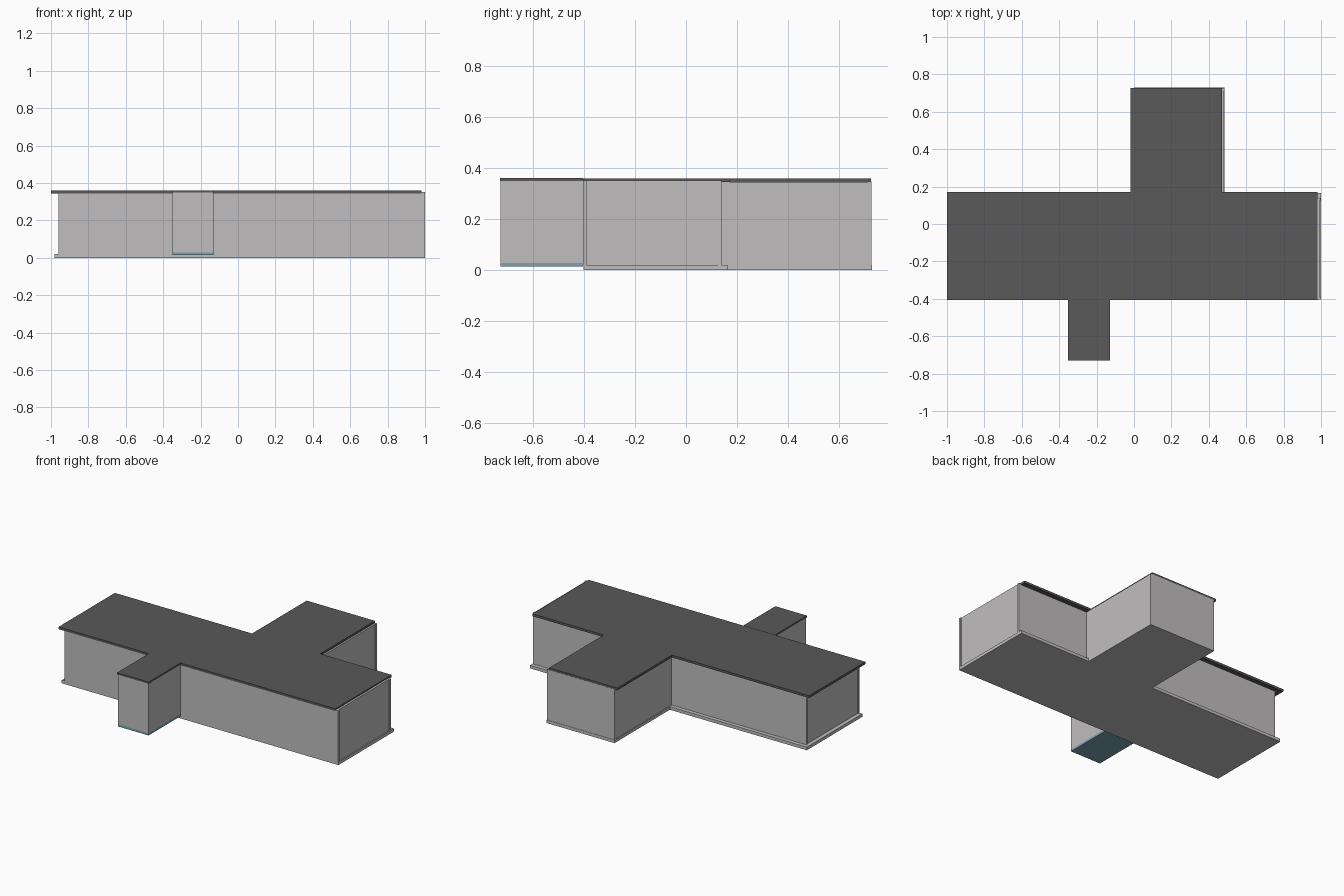
import bpy
import bmesh

if "Cube" in bpy.data.objects:
    bpy.data.objects.remove(bpy.data.objects["Cube"])


def material(name, rgb):
    m = bpy.data.materials.new(name)
    m.diffuse_color = (*rgb, 1.0)
    m.use_nodes = True
    m.node_tree.nodes["Principled BSDF"].inputs["Base Color"].default_value = m.diffuse_color
    return m


WALL = material("pale_grey", (0.53, 0.515, 0.515))
ROOF = material("dark_grey", (0.10, 0.10, 0.10))
TEAL = material("slate_blue", (0.20, 0.36, 0.44))


def prism(name, outline, z0, z1, mat):
    """Extrude a flat outline from z0 up to z1."""
    bm = bmesh.new()
    face = bm.faces.new([bm.verts.new((x, y, z0)) for x, y in outline])
    side = bmesh.ops.extrude_face_region(bm, geom=[face])["geom"]
    bmesh.ops.translate(bm, vec=(0, 0, z1 - z0),
                        verts=[v for v in side if isinstance(v, bmesh.types.BMVert)])
    bmesh.ops.recalc_face_normals(bm, faces=bm.faces[:])
    mesh = bpy.data.meshes.new(name)
    bm.to_mesh(mesh)
    bm.free()
    mesh.materials.append(mat)
    ob = bpy.data.objects.new(name, mesh)
    bpy.context.collection.objects.link(ob)
    return ob


def rect(x0, x1, y0, y1):
    return [(x0, y0), (x1, y0), (x1, y1), (x0, y1)]


def tee(x0, x1, y0, y1, wx0, wx1, wy):
    """Main block outline with a wing at the back."""
    return [(x0, y0), (x1, y0), (x1, y1), (wx1, y1), (wx1, wy),
            (wx0, wy), (wx0, y1), (x0, y1)]


# Floor and roof slabs, the roof shifted slightly to the left
prism("floor_slab", tee(-0.98, 1.0, -0.402, 0.165, 0.0, 0.485, 0.73), 0.0, 0.02, WALL)
prism("roof_slab", tee(-1.0, 0.98, -0.405, 0.17, -0.018, 0.47, 0.727), 0.345, 0.36, ROOF)

# Main block and back wing wall panels: x0, x1, y0, y1, top
panels = {
    "front_wall": (-0.96, 1.0, -0.404, -0.39, 0.352),
    "left_wall": (-0.955, -0.94, -0.39, 0.125, 0.35),
    "right_wall": (0.975, 0.993, -0.39, 0.127, 0.352),
    "back_left_wall": (-0.96, 0.018, 0.125, 0.14, 0.35),
    "back_right_wall": (0.465, 0.998, 0.125, 0.14, 0.352),
    "wing_left_wall": (0.004, 0.018, 0.14, 0.715, 0.35),
    "wing_right_wall": (0.465, 0.481, 0.14, 0.715, 0.346),
    "wing_back_wall": (0.0, 0.484, 0.714, 0.728, 0.347),
}
for name, (x0, x1, y0, y1, top) in panels.items():
    prism(name, rect(x0, x1, y0, y1), 0.02, top, WALL)

# Front porch: raised floor, three walls and its own roof
prism("porch_floor", rect(-0.35, -0.13, -0.728, -0.404), 0.014, 0.028, TEAL)
prism("porch_front_wall", rect(-0.35, -0.13, -0.728, -0.716), 0.028, 0.35, WALL)
for name, x in (("porch_left_wall", -0.35), ("porch_right_wall", -0.142)):
    prism(name, rect(x, x + 0.012, -0.716, -0.404), 0.028, 0.35, WALL)
prism("porch_roof", rect(-0.354, -0.127, -0.731, -0.405), 0.35, 0.361, ROOF)
